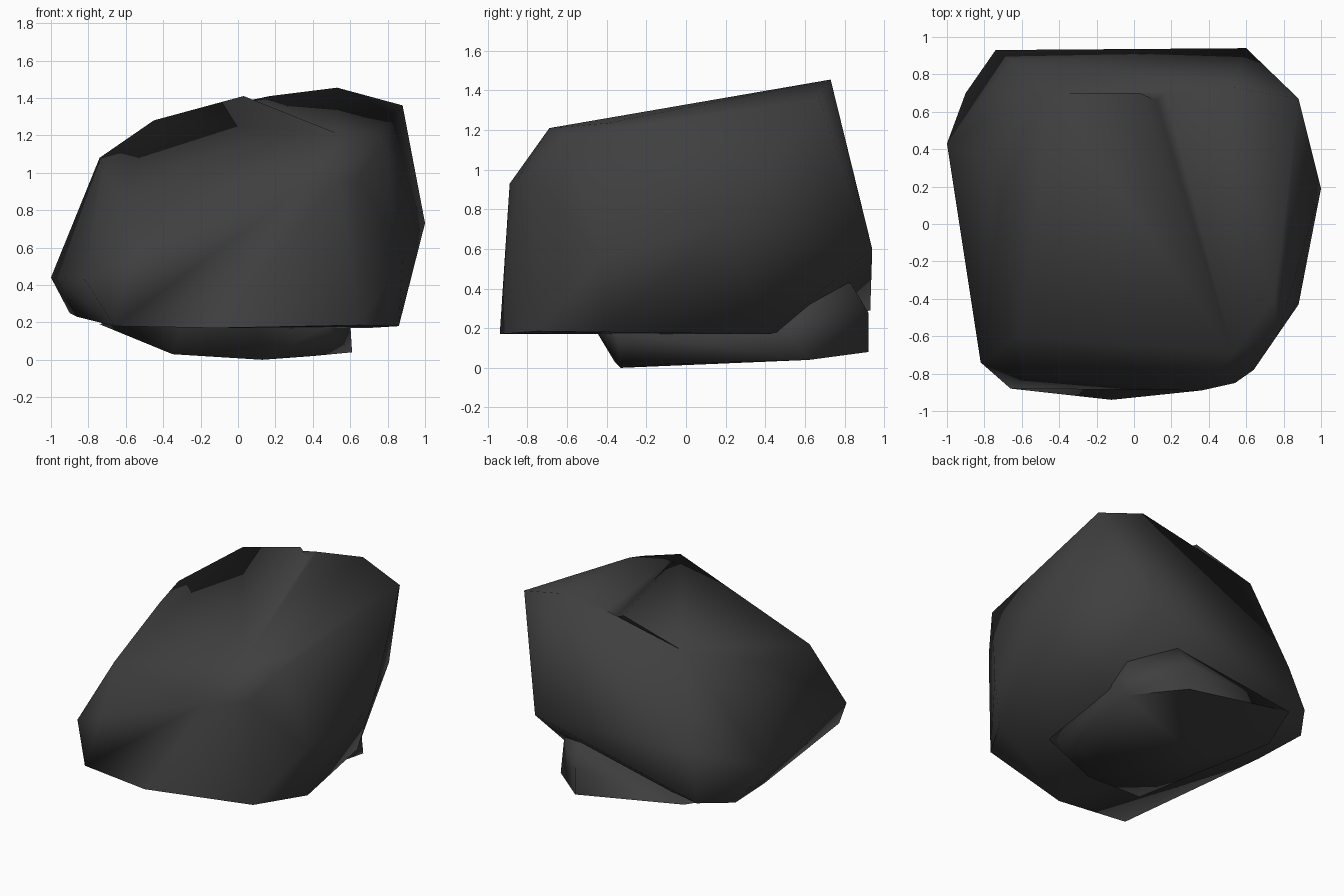
import bpy, bmesh, math
from mathutils import Vector
from mathutils.bvhtree import BVHTree

if "Cube" in bpy.data.objects:
    bpy.data.objects.remove(bpy.data.objects["Cube"])

# Dark stone colour shared by both rocks
stone = bpy.data.materials.new("dark_stone")
stone.diffuse_color = (0.05, 0.05, 0.05, 1)
stone.use_nodes = True
stone.node_tree.nodes["Principled BSDF"].inputs["Base Color"].default_value = stone.diffuse_color


def find_edge(bm, a, b):
    for e in bm.edges:
        p, q = (v.co for v in e.verts)
        if min((p - a).length + (q - b).length, (p - b).length + (q - a).length) < 1e-3:
            return e
    return None


def cut_notch(bm, start, end, low, lip):
    """Small dent cut into a ridge, with a crease running down both sides."""
    edge = find_edge(bm, start, end)
    if not edge:
        return
    first = next(v for v in edge.verts if (v.co - start).length < 1e-3)
    last = edge.other_vert(first)
    dent = bmesh.utils.edge_split(edge, first, 0.2)[1]
    rest = next(e for e in dent.link_edges if e.other_vert(dent) == last)
    rim = bmesh.utils.edge_split(rest, dent, 0.15)[1]
    ridge = {first, dent, rim, last}
    tips = [next(v for v in f.verts if v not in ridge) for f in dent.link_faces]
    for vert in (dent, rim):
        for tip in tips:
            face = next(f for f in vert.link_faces if tip in f.verts)
            bmesh.utils.face_split(face, vert, tip)
    dent.co, rim.co = low, lip


def press_hollow(bm, point):
    """Push the face nearest to the point inwards, to the point."""
    bm.faces.ensure_lookup_table()
    index = BVHTree.FromBMesh(bm).find_nearest(point)[2]
    res = bmesh.ops.poke(bm, faces=[bm.faces[index]])
    res["verts"][0].co = point


def rock(name, points, notch=None, hollow=None):
    """Faceted stone wrapped around its corner points, with smooth shading."""
    bm = bmesh.new()
    for p in points:
        bm.verts.new(p)
    bmesh.ops.convex_hull(bm, input=bm.verts)
    loose = [v for v in bm.verts if not v.link_faces]
    bmesh.ops.delete(bm, geom=loose, context='VERTS')
    bmesh.ops.triangulate(bm, faces=bm.faces)
    if hollow:
        press_hollow(bm, Vector(hollow))
    if notch:
        cut_notch(bm, *(Vector(p) for p in notch))
    bmesh.ops.recalc_face_normals(bm, faces=bm.faces)
    mesh = bpy.data.meshes.new(name)
    bm.to_mesh(mesh)
    bm.free()
    obj = bpy.data.objects.new(name, mesh)
    bpy.context.collection.objects.link(obj)
    mesh.materials.append(stone)
    bpy.ops.object.select_all(action='DESELECT')
    obj.select_set(True)
    bpy.context.view_layer.objects.active = obj
    bpy.ops.object.shade_smooth_by_angle(angle=math.radians(75))
    return obj


# Main boulder: base, waist, shoulders, then crest
boulder = [
    (-.66, -.88, .18), (-.12, -.94, .17), (.65, -.75, .185),
    (.86, -.40, .18), (.70, .42, .17), (-.60, .46, .19),
    (-.86, .30, .23), (-.90, .70, .25), (-.74, .93, .29), (.60, .94, .60),
    (-1.0, .43, .44), (1.0, .19, .73), (.88, -.43, .55),
    (-.82, -.74, .43), (.36, -.89, .93), (.54, -.85, .95), (.64, -.78, .97),
    (-.61, -.60, .87), (-.72, .10, 1.02), (-.74, .35, 1.08),
    (.53, -.69, 1.21), (.77, -.59, 1.17), (.75, -.40, 1.235),
    (-.45, .70, 1.28), (.03, .70, 1.41), (.53, .73, 1.455), (.88, .67, 1.36),
    (-.57, -.81, .55), (-.65, .87, .62),
]
rock("boulder", boulder, hollow=(-.12, -.84, .36),
     notch=((.03, .70, 1.41), (.53, .73, 1.455), (.12, .66, 1.36), (.17, .70, 1.41)))

# Smaller slab wedged beneath it
slab = [
    (-.35, .30, .03), (-.35, -.36, .03), (.13, -.33, 0), (.40, -.10, .02),
    (.61, .62, .04), (.28, .92, .08),
    (-.74, .55, .19), (-.55, -.25, .18), (-.30, -.45, .18), (.10, -.45, .18),
    (.47, -.35, .18), (.60, .50, .20), (.58, .62, .32), (.31, .83, .43),
    (.28, .92, .28), (-.62, .91, .24),
]
rock("under_slab", slab)
